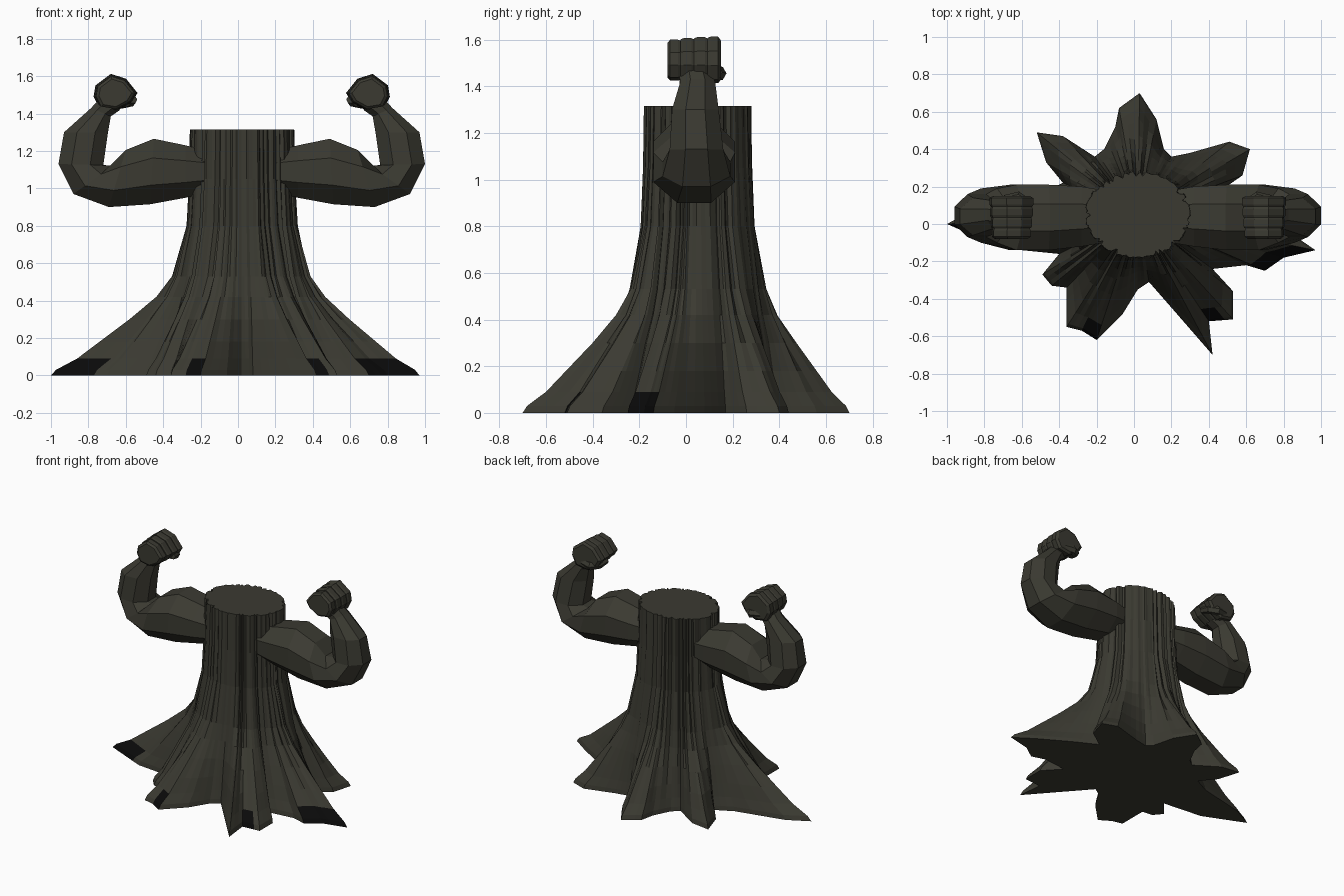
import bpy, bmesh, math, random
from mathutils import Vector

if "Cube" in bpy.data.objects:
    bpy.data.objects.remove(bpy.data.objects["Cube"])

random.seed(4)
CX, CY = 0.02, 0.05          # trunk axis


def material(name, col):
    m = bpy.data.materials.new(name)
    m.diffuse_color = (*col, 1)
    m.use_nodes = True
    m.node_tree.nodes["Principled BSDF"].inputs["Base Color"].default_value = m.diffuse_color
    return m


BARK = material("dark bark", (0.043, 0.042, 0.031))
HOLLOW = material("black hollow", (0.003, 0.003, 0.003))


def loft(name, rings, hollow=lambda level, col: False):
    """Skin closed rings of equal point count and cap both ends."""
    bm = bmesh.new()
    vs = [[bm.verts.new(p) for p in r] for r in rings]
    n = len(rings[0])
    for k in range(len(rings) - 1):
        for i in range(n):
            j = (i + 1) % n
            f = bm.faces.new((vs[k][i], vs[k][j], vs[k + 1][j], vs[k + 1][i]))
            f.material_index = int(hollow(k, i))
    bm.faces.new(vs[0][::-1])
    bm.faces.new(vs[-1])
    bmesh.ops.recalc_face_normals(bm, faces=bm.faces)
    me = bpy.data.meshes.new(name)
    bm.to_mesh(me)
    bm.free()
    me.materials.append(BARK)
    me.materials.append(HOLLOW)
    ob = bpy.data.objects.new(name, me)
    bpy.context.collection.objects.link(ob)
    return ob


# --- trunk with spreading roots: ground outline blended into an ellipse ---
outline = [
    (.97, -.14), (.84, -.05), (.62, .08), (.45, .17),                    # right root
    (.58, .26), (.62, .40), (.51, .44), (.30, .38), (.20, .36),          # back right
    (.16, .40), (.12, .56), (.03, .70), (-.08, .62), (-.10, .52),        # back
    (-.16, .40), (-.21, .36), (-.38, .47), (-.52, .49), (-.47, .33),     # back left
    (-.38, .22), (-.50, .16), (-.85, .08), (-1.0, 0), (-.77, -.10),      # left
    (-.70, -.13), (-.40, -.16), (-.49, -.27), (-.44, -.33), (-.36, -.34),
    (-.36, -.55), (-.28, -.57), (-.20, -.62), (-.06, -.48), (.02, -.35),  # front left
    (.08, -.31), (.22, -.47), (.42, -.70), (.40, -.52), (.53, -.51),     # front right
    (.53, -.36), (.42, -.24), (.60, -.22), (.70, -.25), (.80, -.18)]
# height, ellipse scale, share of root spread
levels = [(0, 1.3, 1), (.03, 1.3, .96), (.09, 1.3, .79), (.18, 1.3, .61), (.30, 1.3, .37),
          (.42, 1.25, .18), (.53, 1.2, .07), (.80, 1.07, 0), (1.05, 1.02, 0), (1.315, 1, 0)]
SUB = 3
cols = []
for i, p in enumerate(outline):
    q = outline[(i + 1) % len(outline)]
    for s in range(SUB):
        t = s / SUB
        x, y = p[0] + (q[0] - p[0]) * t - CX, p[1] + (q[1] - p[1]) * t - CY
        cols.append((math.atan2(y, x), math.hypot(x, y), random.choice((0, 0, .004, .01, .024))))

rings = []
for z, scale, spread in levels:
    ring = []
    for a, r0, groove in cols:
        ell = 1 / math.hypot(math.cos(a) / .282, math.sin(a) / .232)
        r = ell * scale + (r0 - ell * 1.3) * spread
        r -= (groove + random.uniform(0, .004)) * min(1, z / .45)
        ring.append((CX + r * math.cos(a), CY + r * math.sin(a), z))
    rings.append(ring)
loft("trunk_and_roots", rings,
     lambda k, i: k < 2 and i // SUB in (22, 30, 37, 42, 43) and i != 37 * SUB + 2)

# --- arms: outer point, inner point, y range of each section (left side) ---
arm = [(-.16, .98, -.16, 1.20, -.10, .18), (-.28, .95, -.28, 1.23, -.12, .20),
       (-.47, .915, -.45, 1.265, -.14, .21), (-.69, .90, -.60, 1.205, -.14, .21),
       (-.88, .97, -.67, 1.12, -.10, .19), (-.96, 1.13, -.72, 1.125, -.07, .16),
       (-.93, 1.30, -.695, 1.30, -.06, .14), (-.785, 1.43, -.68, 1.385, -.025, .125),
       (-.74, 1.48, -.63, 1.42, -.03, .11)]
fist = [(-.74, 1.43), (-.77, 1.49), (-.76, 1.55), (-.68, 1.61), (-.60, 1.585),
        (-.54, 1.51), (-.57, 1.46), (-.65, 1.415)]
# thumb path: x, y, z, radius
thumb = [(-.69, .13, 1.46, .025), (-.62, .142, 1.455, .032),
         (-.575, .11, 1.465, .03), (-.56, .05, 1.475, .022)]


def build_arm(side, flip):
    def P(x, y, z):
        return (2 * CX - x if flip else x, y, z)

    # upper arm, elbow and forearm
    rings = []
    for xo, zo, xi, zi, y0, y1 in arm:
        ring = []
        for k in range(8):
            a = (k + .5) * math.tau / 8
            c, s = math.cos(a) / math.cos(math.pi / 8), math.sin(a) / math.cos(math.pi / 8)
            ring.append(P((xo + xi) / 2 + (xo - xi) / 2 * c, (y0 + y1) / 2 + (y1 - y0) / 2 * s,
                          (zo + zi) / 2 + (zo - zi) / 2 * c))
        rings.append(ring)
    loft(side + "_arm", rings)

    # four curled fingers side by side
    w = .0575
    for n, size in enumerate((.90, .96, 1.0, 1.02)):
        y0 = -.08 + n * w
        first, last = (.84 if n == 0 else .95), (.84 if n == 3 else .95)
        rings = []
        for dy, s in ((0, first), (.012, 1), (w - .012, 1), (w, last)):
            s *= size
            rings.append([P(-.66 + (x + .66) * s, y0 + dy, 1.505 + (z - 1.505) * s)
                          for x, z in fist])
        loft(f"{side}_finger_{n + 1}", rings)

    # thumb wrapped under the fingers
    rings = []
    pts = [Vector(t[:3]) for t in thumb]
    for k, t in enumerate(thumb):
        d = (pts[min(k + 1, 3)] - pts[max(k - 1, 0)]).normalized()
        u = d.cross(Vector((0, 0, 1))).normalized()
        v = u.cross(d)
        rings.append([P(*(pts[k] + t[3] * (u * math.cos(a) + v * math.sin(a))))
                      for a in [m * math.tau / 6 for m in range(6)]])
    loft(side + "_thumb", rings)


build_arm("left", False)
build_arm("right", True)
